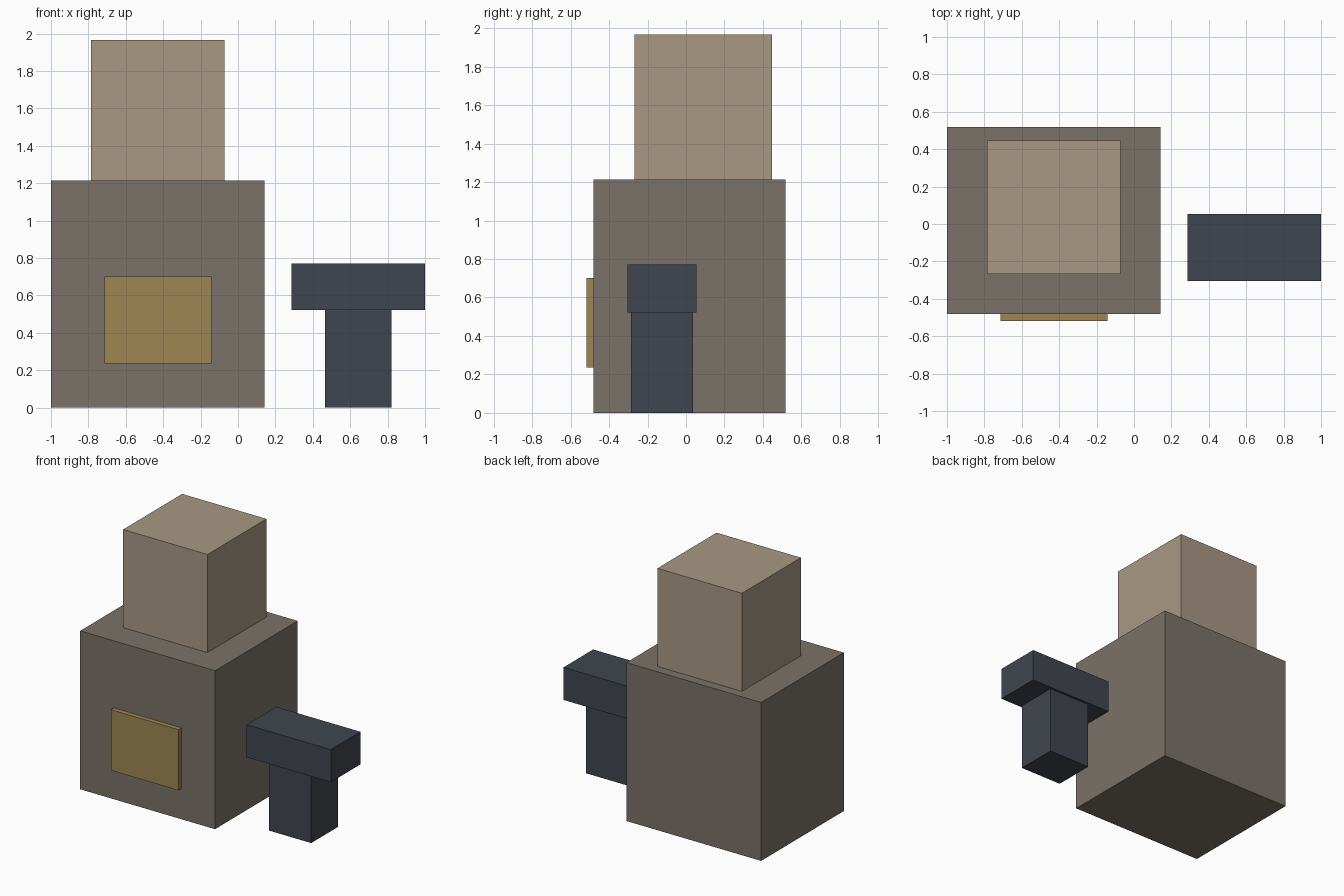
import bpy
import bmesh

if "Cube" in bpy.data.objects:
    bpy.data.objects.remove(bpy.data.objects["Cube"])


def srgb(r, g, b):
    # 8-bit display colour to linear
    return [(c / 255 / 12.92) if c / 255 <= 0.04045 else ((c / 255 + 0.055) / 1.055) ** 2.4
            for c in (r, g, b)] + [1.0]


def material(name, rgb):
    m = bpy.data.materials.new(name)
    m.diffuse_color = srgb(*rgb)
    m.use_nodes = True
    m.node_tree.nodes["Principled BSDF"].inputs["Base Color"].default_value = m.diffuse_color
    return m


def box(name, mat, x, y, z):
    # axis-aligned box from (min, max) ranges
    bm = bmesh.new()
    bmesh.ops.create_cube(bm, size=1)
    for v in bm.verts:
        v.co = [r[0] if c < 0 else r[1] for c, r in zip(v.co, (x, y, z))]
    mid = [(r[0] + r[1]) / 2 for r in (x, y, z)]
    bmesh.ops.translate(bm, verts=bm.verts, vec=[-c for c in mid])
    mesh = bpy.data.meshes.new(name)
    bm.to_mesh(mesh)
    bm.free()
    mesh.materials.append(mat)
    ob = bpy.data.objects.new(name, mesh)
    ob.location = mid
    bpy.context.collection.objects.link(ob)
    return ob


stone = material("stone_grey", (122, 114, 104))
light_stone = material("light_stone", (168, 152, 132))
brass = material("brass", (158, 134, 84))
iron = material("dark_iron", (64, 69, 78))

# Furnace: body, chimney block on top, door plate at the front
box("furnace_body", stone, (-1, 0.143), (-0.482, 0.518), (0, 1.214))
box("chimney", light_stone, (-0.786, -0.071), (-0.268, 0.446), (1.214, 1.966))
box("front_plate", brass, (-0.714, -0.143), (-0.518, -0.482), (0.235, 0.70))

# Anvil: post and top block
box("anvil_post", iron, (0.464, 0.821), (-0.286, 0.036), (0, 0.521))
box("anvil_top", iron, (0.286, 1.0), (-0.304, 0.054), (0.521, 0.771))
